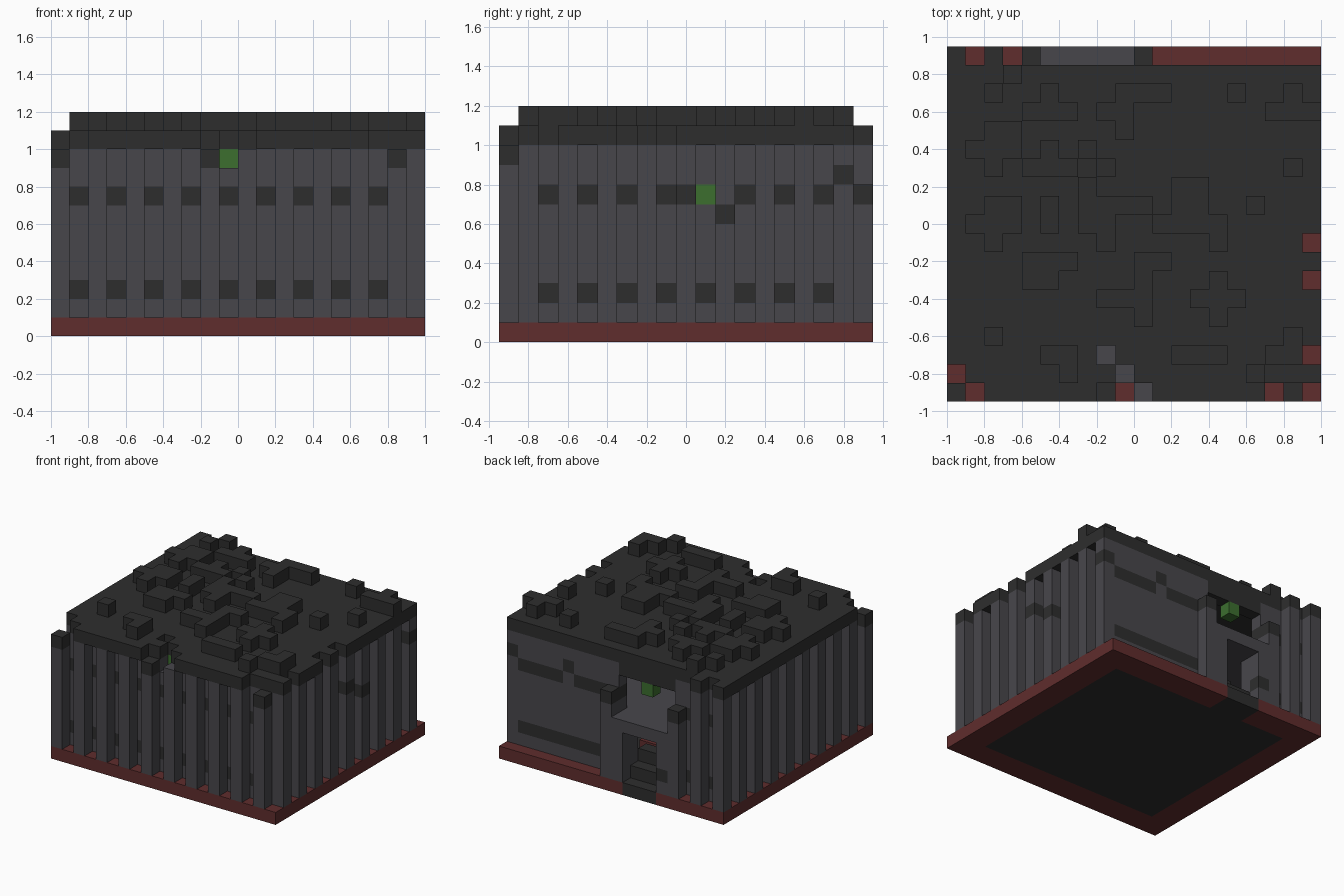
import bpy
import bmesh
from mathutils import Vector

if "Cube" in bpy.data.objects:
    bpy.data.objects.remove(bpy.data.objects["Cube"], do_unlink=True)

UNIT = 0.1                      # edge of one block
NX, NY = 20, 19                 # footprint in blocks


def make_material(name, rgb):
    mat = bpy.data.materials.new(name)
    mat.use_nodes = True
    mat.diffuse_color = (*rgb, 1)
    mat.node_tree.nodes["Principled BSDF"].inputs["Base Color"].default_value = (*rgb, 1)
    return mat


grey = make_material("slate grey", (0.064, 0.062, 0.071))
dark = make_material("charcoal", (0.027, 0.027, 0.027))
red = make_material("brick red", (0.115, 0.026, 0.026))
green = make_material("leaf green", (0.045, 0.156, 0.028))

PARTS = {
    "base_border": red, "base_floor": dark, "carpet": red, "door_step": dark,
    "wall": grey, "wall_stripe": dark, "column": grey, "column_cap": dark,
    "porch": grey, "upper_floor": grey, "roof": dark, "roof_blocks": dark,
    "lamp": green,
}
blocks = {}


def span(v):
    return range(v[0], v[1] + 1) if isinstance(v, tuple) else (v,)


def fill(part, x, y, z):
    """Fill an inclusive range of blocks; part None carves them away."""
    for i in span(x):
        for j in span(y):
            for k in span(z):
                blocks.pop((i, j, k), None)
                if part:
                    blocks[i, j, k] = part


# Base
fill("base_border", (0, 19), (0, 18), 0)
fill("base_floor", (2, 17), (2, 16), 0)
fill("base_floor", (6, 8), (17, 18), 0)
fill("carpet", (5, 10), (6, 13), 1)

# Inner walls, with two dark stripes
for part, heights in (("wall", (1, 9)), ("wall_stripe", 2), ("wall_stripe", 7)):
    for y in (1, 17):
        fill(part, (1, 18), y, heights)
    for x in (1, 18):
        fill(part, x, (1, 17), heights)
fill("wall", 14, 17, 7)
fill("wall_stripe", 14, 17, 8)

# Columns around front and both sides
for i in range(0, NX, 2):
    fill("column", i, 0, (1, 9))
for j in range(2, NY, 2):
    fill("column", 0, j, (1, 9))
for j in range(1, NY - 1, 2):
    fill("column", 19, j, (1, 9))
fill("column", 2, 18, (1, 9))
for i in (0, 8, 18):
    fill("column_cap", i, 0, 9)
fill("column_cap", 19, 9, 7)
fill("column_cap", 19, 11, 6)
fill("column_cap", 19, 17, 8)

# Upper floor and rear porch with balcony
fill("upper_floor", (2, 17), (2, 16), 5)
fill("porch", (4, 10), 18, (1, 5))
fill("wall", (4, 10), 17, (1, 5))
fill("wall_stripe", 5, 18, 2)
for i in (4, 10):
    fill("column", i, 18, 6)
    fill("column_cap", i, 18, 7)
fill(None, (5, 9), 17, (6, 8))
fill("wall_stripe", (5, 9), 17, 9)

# Doorway and steps
fill(None, (6, 8), (17, 18), (1, 4))
fill("door_step", (6, 8), 17, 1)
fill("door_step", (7, 8), 16, (1, 2))

# Roof slab with broken edges
fill("roof", (0, 19), (0, 17), 10)
for i in (0, 2):
    fill("roof", i, 18, 10)
for i, j in ((0, 0), (1, 0), (0, 1), (8, 2), (9, 1)):
    fill(None, i, j, 10)
fill(None, (8, 10), 0, 10)
fill(None, (17, 19), 0, 10)
for j in (2, 6, 8):
    fill(None, 19, j, 10)
fill(None, 9, 1, 9)


# Raised rubble on the roof: crosses, bars and single blocks
def rubble(x, y):
    fill("roof_blocks", x, y, 11)


for i, j in ((2, 13), (2, 9), (14, 5)):
    rubble((i - 1, i + 1), j)
    rubble(i, (j - 1, j + 1))
for first, last, j in ((9, 11, 16), (4, 6, 15), (8, 9, 15), (17, 19, 15),
                       (4, 6, 12), (12, 13, 11), (7, 10, 10), (12, 13, 10),
                       (7, 8, 9), (11, 14, 9), (4, 6, 7), (10, 11, 7),
                       (4, 5, 6), (8, 10, 5), (5, 6, 2), (12, 14, 2), (17, 18, 2)):
    rubble((first, last), j)
rubble(5, (9, 10))
for i, j in ((3, 17), (2, 16), (5, 16), (15, 16), (18, 16), (3, 14), (9, 14),
             (5, 13), (7, 13), (8, 12), (18, 12), (7, 11), (3, 10), (16, 10),
             (8, 8), (14, 8), (10, 6), (10, 4), (2, 3), (18, 3), (6, 1), (16, 1)):
    rubble(i, j)

# Green lamps
for spot in ((9, 2, 9), (18, 10, 7), (7, 17, 8)):
    fill("lamp", *spot)


# Skin the blocks: only faces with no neighbour are made
def skin(part, mat):
    bm = bmesh.new()
    verts = {}

    def corner(p):
        key = tuple(p)
        if key not in verts:
            verts[key] = bm.verts.new(
                ((p[0] - NX / 2) * UNIT, (p[1] - NY / 2) * UNIT, p[2] * UNIT))
        return verts[key]

    for cell, owner in blocks.items():
        if owner != part:
            continue
        for axis in range(3):
            u, v = Vector((0, 0, 0)), Vector((0, 0, 0))
            u[(axis + 1) % 3] = 1
            v[(axis + 2) % 3] = 1
            for side in (0, 1):
                other = list(cell)
                other[axis] += 2 * side - 1
                if tuple(other) in blocks:
                    continue
                o = Vector(cell)
                o[axis] += side
                loop = [o, o + u, o + u + v, o + v]
                if not side:
                    loop.reverse()
                bm.faces.new([corner(p) for p in loop])
    mesh = bpy.data.meshes.new(part)
    bm.to_mesh(mesh)
    bm.free()
    mesh.materials.append(mat)
    bpy.context.collection.objects.link(bpy.data.objects.new(part, mesh))


for part, mat in PARTS.items():
    skin(part, mat)
